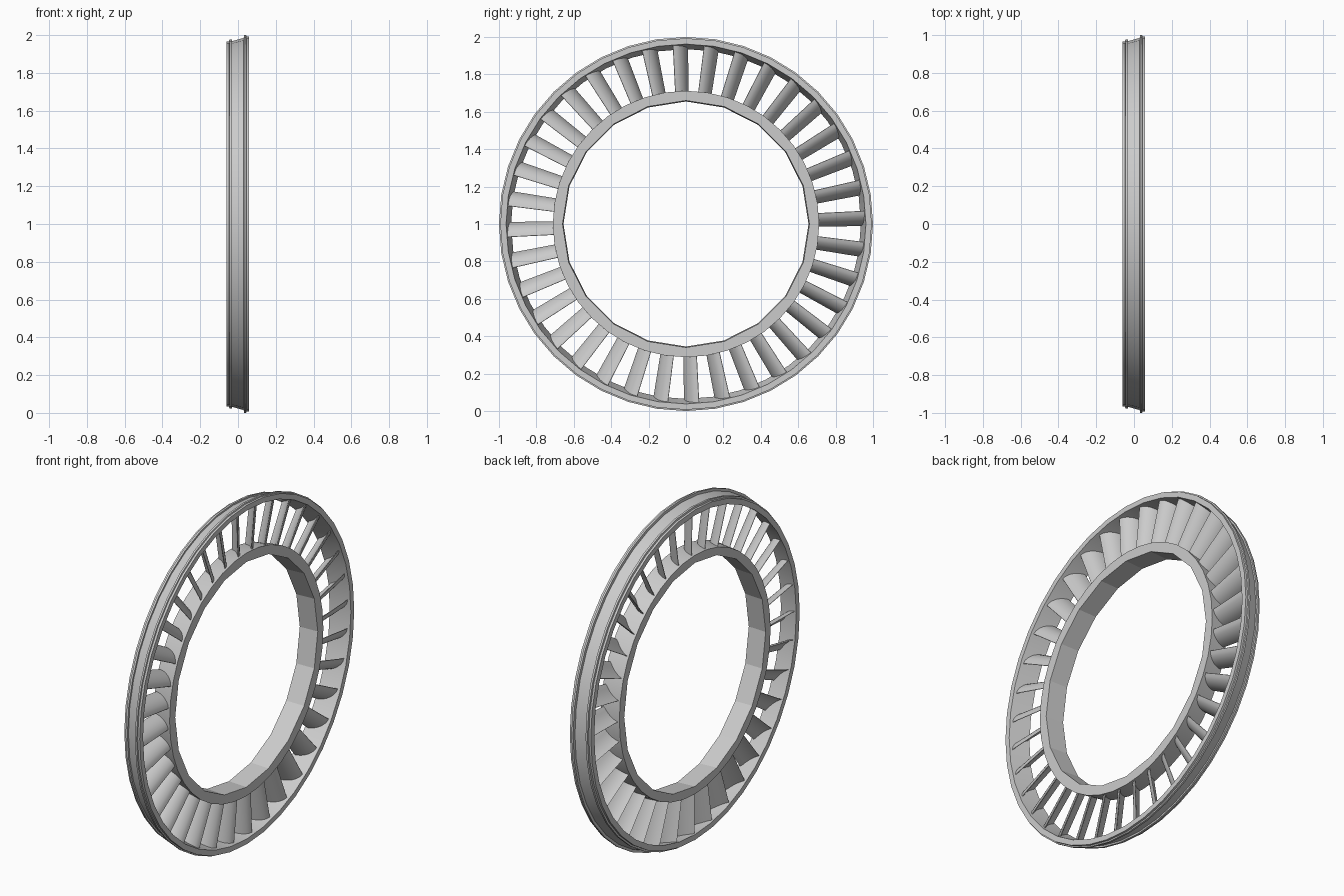
import bpy, bmesh, math
from math import sin, cos, pi, radians
from mathutils import Vector

cube = bpy.data.objects.get("Cube")
if cube:
    bpy.data.objects.remove(cube, do_unlink=True)

SEGMENTS = 40
BLADES = 36

metal = bpy.data.materials.new("grey metal")
metal.use_nodes = True
grey = (0.6, 0.6, 0.6, 1)
metal.diffuse_color = grey
metal.node_tree.nodes["Principled BSDF"].inputs["Base Color"].default_value = grey


def point(x, r, angle):
    """Point on the wheel: axis along x, angle measured from the top."""
    return Vector((x, r * sin(angle), 1 + r * cos(angle)))


def finish(name, bm, sharp):
    bmesh.ops.recalc_face_normals(bm, faces=bm.faces)
    mesh = bpy.data.meshes.new(name)
    bm.to_mesh(mesh)
    bm.free()
    mesh.materials.append(metal)
    obj = bpy.data.objects.new(name, mesh)
    bpy.context.collection.objects.link(obj)
    bpy.ops.object.select_all(action="DESELECT")
    bpy.context.view_layer.objects.active = obj
    obj.select_set(True)
    bpy.ops.object.shade_smooth_by_angle(angle=radians(sharp))


def lathe(name, profile, facets=None):
    """Closed ring; points below the bore limit follow a coarser polygon."""
    bm = bmesh.new()
    rings = []
    for i in range(SEGMENTS):
        a = 2 * pi * i / SEGMENTS
        ring = []
        for x, r in profile:
            if facets and r < 0.67:
                half = pi / facets
                r *= cos(half) / cos(a % (2 * half) - half)
            ring.append(bm.verts.new(point(x, r, a)))
        rings.append(ring)
    n = len(profile)
    for i in range(SEGMENTS):
        p, q = rings[i], rings[(i + 1) % SEGMENTS]
        for j in range(n):
            k = (j + 1) % n
            bm.faces.new((p[j], p[k], q[k], q[j]))
    finish(name, bm, 15)


# Outer shroud with a small stepped flange at each end
lathe("outer_ring", [
    (-0.06, 0.935), (-0.06, 0.967), (-0.047, 0.967), (-0.045, 0.977),
    (-0.033, 0.977), (-0.032, 0.968), (0.03, 0.985), (0.032, 1.0),
    (0.043, 1.0), (0.045, 0.993), (0.058, 0.993), (0.058, 0.962)])

# Inner hub with a faceted bore
lathe("inner_ring", [
    (-0.058, 0.655), (-0.058, 0.70), (0.055, 0.712), (0.055, 0.66)], facets=20)


def blade_section(width):
    """Cambered aerofoil outline as (axial, tangential) pairs."""
    nose, tail = Vector((0.042, -width / 2)), Vector((-0.047, width / 2))
    chord = tail - nose
    normal = Vector((-chord.y, chord.x)).normalized()
    if normal.x < 0:
        normal.negate()
    steps = 8
    upper, lower = [], []
    for i in range(steps + 1):
        t = i / steps
        camber = 0.014 * 4 * t * (1 - t)
        thick = 0.016 * math.sqrt(t) * (1 - t) + 0.0012
        base = nose + chord * t
        upper.append(base + normal * (camber + thick))
        lower.append(base + normal * (camber - thick))
    return upper + lower[::-1]


# Guide blades between hub and shroud
bm = bmesh.new()
for b in range(BLADES):
    a = 2 * pi * b / BLADES - radians(1.8)
    radial = Vector((0, sin(a), cos(a)))
    tangent = Vector((0, cos(a), -sin(a)))
    loops = []
    for r, width in ((0.69, 0.07), (0.96, 0.08)):
        loops.append([bm.verts.new(Vector((p.x, 0, 1)) + radial * r + tangent * p.y)
                      for p in blade_section(width)])
    low, high = loops
    n = len(low)
    for j in range(n):
        k = (j + 1) % n
        bm.faces.new((low[j], low[k], high[k], high[j]))
    bm.faces.new(low[::-1])
    bm.faces.new(high)
finish("guide_blades", bm, 40)
